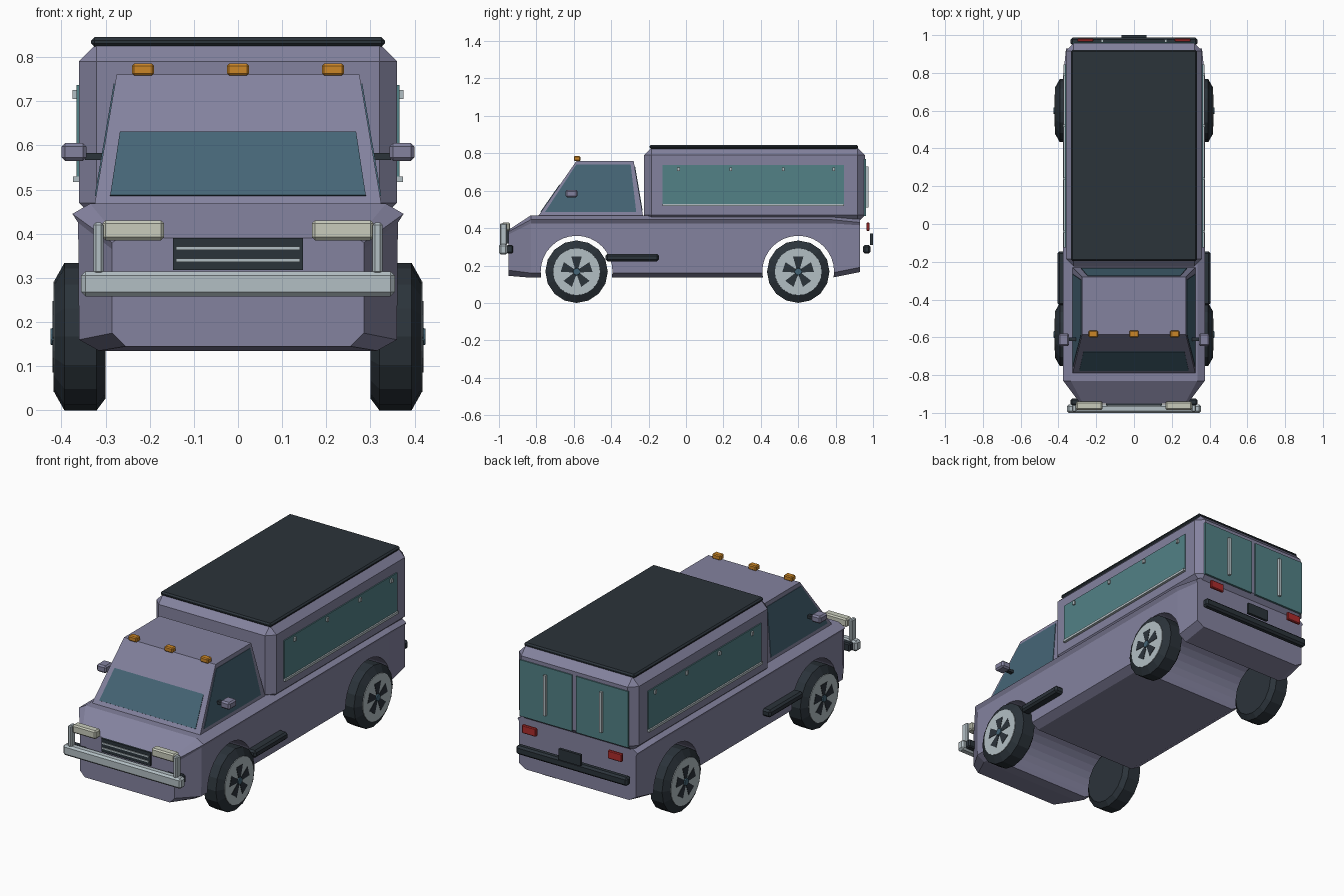
import bpy, bmesh, math
from mathutils import Vector

old = bpy.data.objects.get("Cube")
if old:
    bpy.data.objects.remove(old, do_unlink=True)


def material(name, r, g, b):
    m = bpy.data.materials.new(name)
    m.use_nodes = True
    m.diffuse_color = (r, g, b, 1)
    shader = next(n for n in m.node_tree.nodes if n.type == "BSDF_PRINCIPLED")
    shader.inputs["Base Color"].default_value = (r, g, b, 1)
    shader.inputs["Roughness"].default_value = 0.7
    return m


paint = material("mauve paint", .23, .225, .345)
black = material("black trim", .024, .033, .042)
glass = material("blue glass", .06, .13, .18)
teal = material("teal panel", .085, .22, .24)
metal = material("light metal", .45, .52, .55)
cream = material("cream lamp", .58, .6, .5)
orange = material("orange lamp", .6, .24, .02)
red = material("red lamp", .42, .025, .025)


def finish(name, bm, mat):
    bmesh.ops.recalc_face_normals(bm, faces=bm.faces)
    mesh = bpy.data.meshes.new(name)
    bm.to_mesh(mesh)
    bm.free()
    mesh.materials.append(mat)
    ob = bpy.data.objects.new(name, mesh)
    bpy.context.collection.objects.link(ob)
    return ob


def loft(name, rings, mat):
    """Skin a list of equal rings and cap both ends."""
    bm = bmesh.new()
    rows = [[bm.verts.new(p) for p in ring] for ring in rings]
    n = len(rows[0])
    for a, b in zip(rows, rows[1:]):
        for i in range(n):
            j = (i + 1) % n
            bm.faces.new((a[i], a[j], b[j], b[i]))
    bm.faces.new(rows[0])
    bm.faces.new(rows[-1])
    return finish(name, bm, mat)


def box(name, x, y, z, mat, bevel=0):
    bm = bmesh.new()
    bmesh.ops.create_cube(bm, size=1)
    for v in bm.verts:
        for k, (lo, hi) in enumerate((x, y, z)):
            v.co[k] = lo if v.co[k] < 0 else hi
    if bevel:
        bmesh.ops.bevel(bm, geom=bm.edges[:], offset=bevel, segments=1, affect="EDGES")
    return finish(name, bm, mat)


def pair(name, x, y, z, mat, bevel=0):
    """A box and its mirror image across the centre line."""
    box("left_" + name, x, y, z, mat, bevel)
    box("right_" + name, (-x[1], -x[0]), y, z, mat, bevel)


def plate(name, quad, mat, t=.005):
    """A thin sheet centred on a quad."""
    q = [Vector(p) for p in quad]
    n = (q[1] - q[0]).cross(q[2] - q[0]).normalized() * t
    loft(name, [[p - n for p in q], [p + n for p in q]], mat)


def turned(name, y, z, profile, mat, sides=16):
    """Rings of (x, radius) about an axle at y, z."""
    rings = []
    for x, r in profile:
        angles = [math.tau * i / sides for i in range(sides)]
        rings.append([(x, y + r * math.sin(a), z - r * math.cos(a)) for a in angles])
    return loft(name, rings, mat)


AXLES = {"front": -.585, "rear": .6}
AXLE_Z = .167

# Lower body: half sections along the length, mirrored into rings
full = [(.315, .135), (.36, .16), (.362, .425), (.375, .445), (.335, .468)]
nose = [(.255, .145), (.285, .175), (.285, .365), (.285, .38), (.27, .39)]
tail = [(.31, .165), (.352, .19), (.352, .415), (.36, .43), (.33, .45)]
rings = []
for y, half in ((-.95, nose), (-.83, full), (.78, full), (.93, tail)):
    rings.append([(x, y, z) for x, z in half] + [(-x, y, z) for x, z in reversed(half)])
body = loft("lower_body", rings, paint)

# Wheel arches cut right through the body
for end, y in AXLES.items():
    cutter = turned(end + "_arch_cutter", y, AXLE_Z, ((-1, .192), (1, .192)), paint, 32)
    cutter.hide_render = True
    mod = body.modifiers.new("arch", "BOOLEAN")
    mod.operation = "DIFFERENCE"
    mod.solver = "EXACT"
    mod.object = cutter
    bpy.context.view_layer.objects.active = body
    bpy.ops.object.modifier_apply(modifier=mod.name)
    bpy.data.objects.remove(cutter, do_unlink=True)

# Cab
low = [(-.325, -.79, .465), (.325, -.79, .465), (.325, -.23, .465), (-.325, -.23, .465)]
top = [(-.275, -.585, .76), (.275, -.585, .76), (.275, -.28, .76), (-.275, -.28, .76)]
loft("cab", [low, top], paint)


def window(name, i, u0, u1, v0, v1):
    """Glass on cab wall i, with limits as fractions of that wall."""
    j = (i + 1) % 4

    def at(u, v):
        a = Vector(low[i]).lerp(Vector(low[j]), u)
        b = Vector(top[i]).lerp(Vector(top[j]), u)
        return a.lerp(b, v)
    plate(name, [at(u0, v0), at(u1, v0), at(u1, v1), at(u0, v1)], glass, .003)


window("windshield", 0, .05, .95, .07, .56)
window("left_cab_window", 1, .04, .94, .07, .93)
window("rear_cab_window", 2, .06, .94, .1, .9)
window("right_cab_window", 3, .06, .96, .07, .93)

# Cargo box and roof
box("cargo_box", (-.36, .36), (-.225, .957), (.43, .83), paint, .04)
box("roof_panel", (-.333, .333), (-.195, .92), (.823, .845), black, .008)
pair("side_panel", (.358, .366), (-.125, .845), (.53, .737), teal)
pair("panel_sill", (.358, .374), (-.125, .845), (.517, .53), metal)
for i, y in enumerate((-.04, .24, .52, .79)):
    pair(f"panel_clip_{i}", (.364, .375), (y - .007, y + .007), (.705, .725), metal)

# Rear doors, lamps, plate and bumper
pair("rear_door", (.012, .325), (.95, .963), (.465, .77), teal)
pair("door_handle", (.162, .176), (.96, .976), (.51, .73), metal)
pair("tail_lamp", (.215, .3), (.965, .982), (.385, .43), red, .004)
box("rear_plate", (-.065, .065), (.985, 1), (.31, .37), black)
box("rear_bumper", (-.335, .335), (.947, .987), (.263, .31), black, .01)

# Front bumper, guards, headlamps and grille
box("front_bumper", (-.355, .355), (-1, -.955), (.258, .315), metal, .01)
pair("bumper_bracket", (.24, .335), (-.96, -.925), (.265, .31), black, .006)
pair("bumper_guard", (.305, .327), (-.995, -.957), (.31, .425), metal, .005)
pair("headlamp", (.167, .307), (-.985, -.94), (.385, .43), cream, .007)
box("grille", (-.147, .147), (-.962, -.945), (.318, .39), black)
for i, z in enumerate((.34, .367)):
    box(f"grille_bar_{i}", (-.14, .14), (-.966, -.958), (z - .004, z + .004), metal)

# Mirrors, side steps and roof markers
pair("mirror", (.343, .4), (-.645, -.58), (.565, .605), paint, .008)
pair("mirror_arm", (.29, .346), (-.62, -.6), (.567, .583), black)
pair("side_step", (.35, .405), (-.43, -.145), (.222, .262), black, .01)
for i, x in enumerate((-.215, 0, .215)):
    box(f"roof_marker_{i}", (x - .025, x + .025), (-.6, -.565), (.758, .785), orange, .005)

# Wheels: tyre, disc, five dark openings and a hub cap
tyre = ((.3, .14), (.32, AXLE_Z), (.393, AXLE_Z), (.415, .128))
for side, s in (("left", 1), ("right", -1)):
    for end, y in AXLES.items():
        name = f"{end}_{side}_"
        turned(name + "tyre", y, AXLE_Z, [(s * x, r) for x, r in tyre], black)
        turned(name + "disc", y, AXLE_Z, ((s * .4, .127), (s * .418, .125)), metal, 24)
        for k in range(5):
            a = math.tau * k / 5
            quad = []
            for r, da in ((.02, -.5), (.085, -.33), (.085, .33), (.02, .5)):
                quad.append((s * .418, y + r * math.sin(a + da), AXLE_Z + r * math.cos(a + da)))
            plate(f"{name}opening_{k}", quad, black, .002)
        turned(name + "hub_cap", y, AXLE_Z, ((s * .41, .022), (s * .425, .018)), glass, 10)
